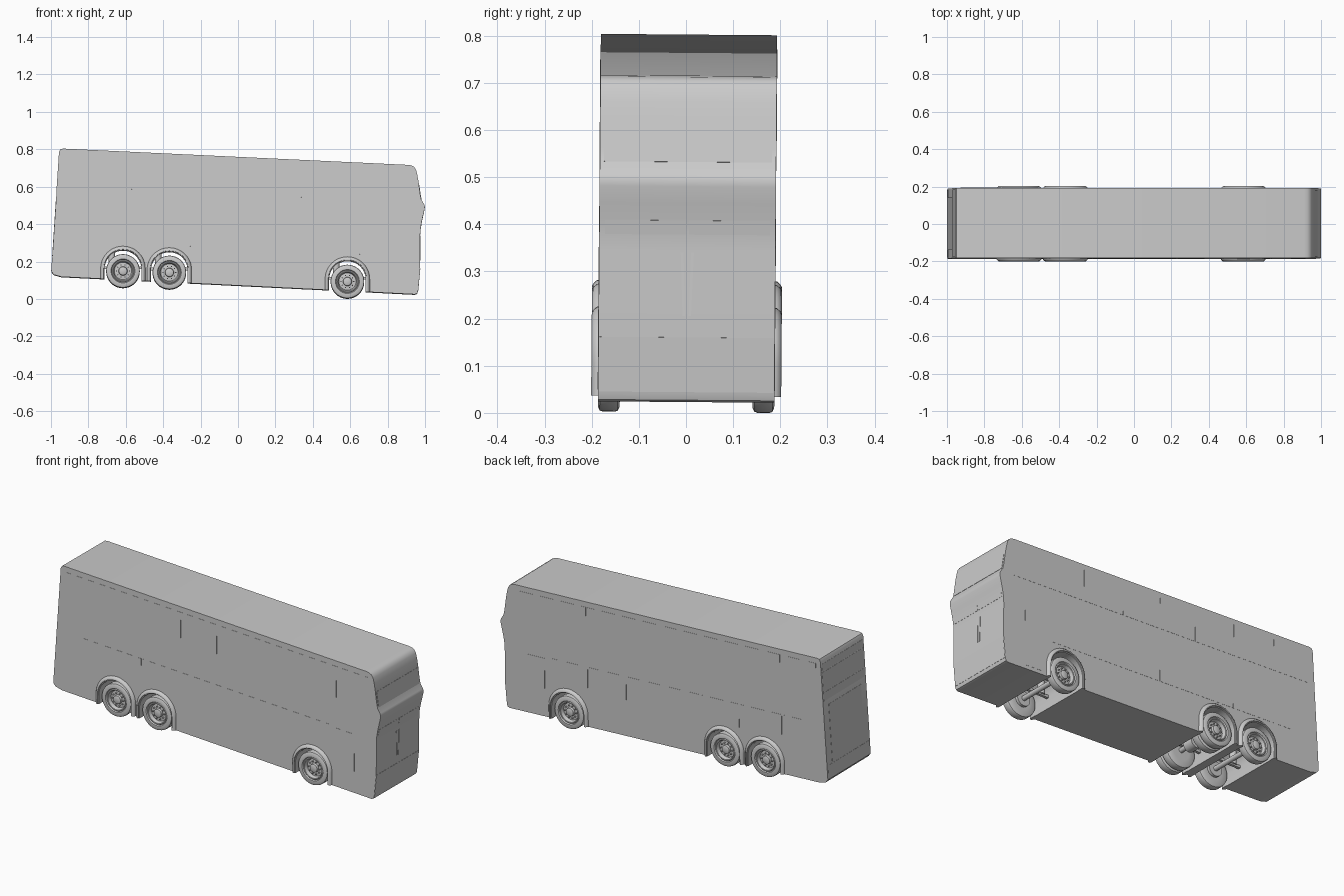
import bpy, bmesh, math
from mathutils import Matrix, Vector

cube = bpy.data.objects.get("Cube")
if cube:
    bpy.data.objects.remove(cube, do_unlink=True)

GREY = (0.6, 0.6, 0.6, 1.0)
paint = bpy.data.materials.new("plain_grey")
paint.use_nodes = True
paint.diffuse_color = GREY
paint.node_tree.nodes["Principled BSDF"].inputs["Base Color"].default_value = GREY

HALF = 0.187                                  # half width of the body
LEAN = Matrix.Rotation(-0.008, 4, 'X')        # slight sideways lean of the whole coach
WHEELS = {"tag": (-0.615, 0.148), "drive": (-0.367, 0.140), "front": (0.585, 0.0915)}


def roof(x):
    return 0.758 - 0.0472 * x


def floor(x):
    return 0.07 - 0.0495 * x


def finish(name, bm, angle=30):
    """Turn a bmesh into a shaded, coloured object."""
    bmesh.ops.recalc_face_normals(bm, faces=bm.faces)
    me = bpy.data.meshes.new(name)
    bm.to_mesh(me)
    bm.free()
    me.transform(LEAN)
    me.materials.append(paint)
    ob = bpy.data.objects.new(name, me)
    bpy.context.collection.objects.link(ob)
    bpy.ops.object.select_all(action='DESELECT')
    ob.select_set(True)
    bpy.context.view_layer.objects.active = ob
    bpy.ops.object.shade_smooth_by_angle(angle=math.radians(angle))
    return ob


def add_prism(bm, pts, y0, y1):
    """Extrude an x-z outline between two y positions."""
    face = bm.faces.new([bm.verts.new((x, y0, z)) for x, z in pts])
    out = bmesh.ops.extrude_face_region(bm, geom=[face])
    moved = [v for v in out["geom"] if isinstance(v, bmesh.types.BMVert)]
    bmesh.ops.translate(bm, verts=moved, vec=(0, y1 - y0, 0))


def prism(name, pts, y0, y1):
    bm = bmesh.new()
    add_prism(bm, pts, y0, y1)
    return finish(name, bm)


def box(name, x0, x1, y0, y1, z0, z1):
    return prism(name, [(x0, z0), (x1, z0), (x1, z1), (x0, z1)], y0, y1)


def strip(a, b, thick=0.002):
    """Thin slab outline lying on the line from a to b, on its outer side."""
    a, b = Vector(a), Vector(b)
    n = Vector((b.y - a.y, a.x - b.x)).normalized() * thick
    return [a - n * 0.5, b - n * 0.5, b + n * 0.5, a + n * 0.5]


def add_tube(bm, x, z, y0, y1, r, sides=16):
    m = Matrix.Translation((x, (y0 + y1) / 2, z)) @ Matrix.Rotation(math.pi / 2, 4, 'X')
    bmesh.ops.create_cone(bm, cap_ends=True, segments=sides, radius1=r, radius2=r,
                          depth=abs(y1 - y0), matrix=m)


def arch(cx, cz, r, steps=24):
    """Wheel arch path: two short legs joined by a half circle."""
    cz += 0.013
    pts = [(cx - r, floor(cx - r))]
    for i in range(steps + 1):
        a = math.pi * (1 - i / steps)
        pts.append((cx + r * math.cos(a), cz + r * math.sin(a)))
    return pts + [(cx + r, floor(cx + r))]


# Body shell with the wheel wells running through it
outline = [(-0.998, 0.145), (-0.985, 0.128), (-0.945, floor(-0.945))]
for cx, cz in WHEELS.values():
    outline += arch(cx, cz, 0.1)
outline += [(0.945, 0.023), (0.957, 0.027), (0.962, 0.04), (0.974, 0.165), (0.974, 0.34),
            (0.976, 0.375), (0.982, 0.41), (0.990, 0.445), (0.998, 0.48), (0.999, 0.495),
            (0.995, 0.505), (0.980, 0.53), (0.974, 0.56), (0.966, 0.62), (0.959, 0.66),
            (0.952, 0.688), (0.942, 0.704), (0.928, 0.712), (0.91, roof(0.91)),
            (-0.935, roof(-0.935)), (-0.949, 0.799), (-0.956, 0.785)]
prism("body_shell", outline, -HALF, HALF)

# Flush side windows, door panels and flared wheel arches
UPPER = [-0.93, -0.71, -0.46, -0.22, 0.0, 0.23, 0.475, 0.73, 0.92]
LOWER = [-0.84, -0.72, -0.46, -0.22, 0.0, 0.23, 0.465, 0.69]
SECTION = [(0.12, -0.004), (0.119, 0.004), (0.112, 0.012), (0.106, 0.0145),
           (0.103, 0.0145), (0.102, 0.009), (0.098, 0.008), (0.098, -0.03)]
for side, s in (("left", 1), ("right", -1)):
    for row, xs, top, low in (("upper", UPPER, 0.03, 0.2), ("lower", LOWER, 0.36, 0.49)):
        bm = bmesh.new()
        for a, b in zip(xs, xs[1:]):
            a, b = a + 0.002, b - 0.002
            pts = [(a, roof(a) - low), (b, roof(b) - low), (b, roof(b) - top), (a, roof(a) - top)]
            add_prism(bm, pts, s * (HALF - 0.002), s * (HALF + 0.0008))
        finish(f"{side}_{row}_windows", bm)
    a, b = 0.73, 0.84
    prism(f"{side}_door", [(a, floor(a) + 0.02), (b, floor(b) + 0.02), (b, 0.35), (a, 0.355)],
          s * (HALF - 0.002), s * (HALF + 0.0008))
    for name, (cx, cz) in WHEELS.items():
        bm = bmesh.new()
        rows = [[bm.verts.new((x, s * (HALF + out), z)) for x, z in arch(cx, cz, r)]
                for r, out in SECTION]
        for p, q in zip(rows, rows[1:]):
            for i in range(len(p) - 1):
                bm.faces.new((p[i], p[i + 1], q[i + 1], q[i]))
        for end in (0, -1):
            bm.faces.new([row[end] for row in rows])
        finish(f"{side}_{name}_arch", bm, 35)

# Wheels: turned tyre, dished rim, hub and wheel nuts
TYRE = [(0.0, -0.047), (0.05, -0.047), (0.08, -0.046), (0.088, -0.042), (0.09, -0.036),
        (0.09, -0.010), (0.088, -0.004), (0.080, 0.0), (0.064, 0.0), (0.060, -0.006),
        (0.056, -0.003), (0.052, -0.004), (0.046, -0.022), (0.024, -0.020), (0.022, -0.008),
        (0.016, -0.005), (0.0, -0.005)]


def wheel(name, cx, cz, s, face):
    bm = bmesh.new()
    verts = [bm.verts.new((cx + r, s * (face + t), cz)) for r, t in TYRE]
    edges = [bm.edges.new(pair) for pair in zip(verts, verts[1:])]
    bmesh.ops.spin(bm, geom=verts + edges, cent=(cx, 0, cz), axis=(0, 1, 0),
                   angle=2 * math.pi, steps=40, use_duplicate=False)
    bmesh.ops.remove_doubles(bm, verts=bm.verts, dist=0.0001)
    for i in range(10):
        a = i * math.pi / 5
        add_tube(bm, cx + 0.034 * math.cos(a), cz + 0.034 * math.sin(a),
                 s * (face - 0.024), s * (face - 0.012), 0.0035, 6)
    finish(name, bm)


for name, (cx, cz) in WHEELS.items():
    for side, s in (("left", 1), ("right", -1)):
        wheel(f"{side}_{name}_wheel", cx, cz, s, 0.187)
        if name == "drive":
            wheel(f"{side}_drive_inner_wheel", cx, cz, s, 0.134)
    # Axle beam with its casing and suspension arms
    bm = bmesh.new()
    add_tube(bm, cx, cz, -0.15, 0.15, 0.013)
    if name == "drive":
        add_tube(bm, cx, cz, -0.03, 0.03, 0.035, 20)
    for s in (1, -1):
        add_tube(bm, cx, cz, s * 0.125, s * 0.145, 0.04, 20)
    finish(f"{name}_axle", bm)
    for side, s in (("left", 1), ("right", -1)):
        box(f"{side}_{name}_suspension_arm", cx - 0.1, cx + 0.1,
            s * 0.06, s * 0.075, cz + 0.012, cz + 0.026)
        bm = bmesh.new()
        m = Matrix.Translation((cx - 0.06, s * 0.068, cz + 0.06))
        bmesh.ops.create_cone(bm, cap_ends=True, segments=16, radius1=0.018, radius2=0.018,
                              depth=0.08, matrix=m)
        finish(f"{side}_{name}_air_spring", bm)

# Front panels: upper windscreen, lower windscreen halves, bumper
prism("upper_windscreen", strip((0.980, 0.532), (0.967, 0.615)), -0.178, 0.178)
for side, s in (("left", 1), ("right", -1)):
    prism(f"{side}_lower_windscreen", strip((0.9765, 0.378), (0.9815, 0.408)), s * 0.003, s * 0.175)
    # Wiper arm lying on the front panel, leaning outward at the top
    bm = bmesh.new()
    quad = [(0.004, 0.205), (0.009, 0.205), (0.014, 0.34), (0.008, 0.34)]
    face = bm.faces.new([bm.verts.new((0.9735, s * y, z)) for y, z in quad])
    out = bmesh.ops.extrude_face_region(bm, geom=[face])
    bmesh.ops.translate(bm, vec=(0.0025, 0, 0),
                        verts=[v for v in out["geom"] if isinstance(v, bmesh.types.BMVert)])
    finish(f"{side}_wiper", bm)
prism("front_bumper", strip((0.9625, 0.044), (0.9735, 0.16)), -HALF + 0.002, HALF - 0.002)

# Rear panels following the sloping back
def back(z):
    return (-0.998 + (z - 0.145) * 0.042 / 0.64, z)


for name, hi, lo, w in (("rear_top_panel", 0.77, 0.73, 0.18), ("rear_window", 0.725, 0.62, 0.18),
                        ("rear_vent_panel", 0.615, 0.57, 0.18), ("engine_hatch", 0.54, 0.23, 0.14),
                        ("rear_bumper", 0.22, 0.15, 0.18)):
    prism(name, strip(back(hi), back(lo)), -w, w)
